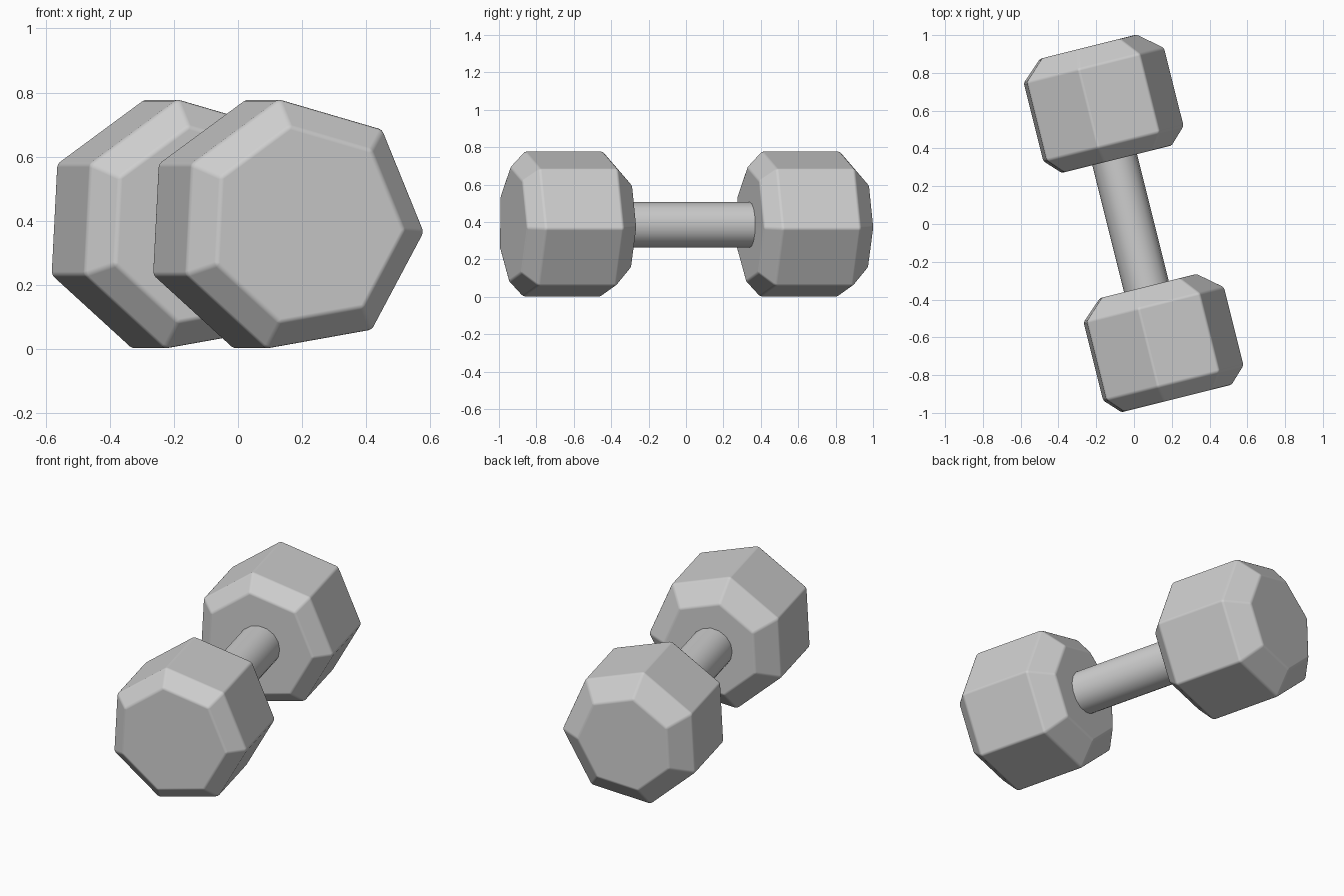
import bpy
import bmesh
import math
from mathutils import Matrix

cube = bpy.data.objects.get("Cube")
if cube:
    bpy.data.objects.remove(cube, do_unlink=True)

# One plain grey for everything
grey = bpy.data.materials.new("light grey")
grey.use_nodes = True
colour = (0.62, 0.62, 0.62, 1)
grey.diffuse_color = colour
grey.node_tree.nodes["Principled BSDF"].inputs["Base Color"].default_value = colour

RADIUS = 0.4
TURN = math.radians(14.04)
# The dumbbell lies along its local y axis, turned about z
PLACE = Matrix.Translation((-0.017, 0, 0.385)) @ Matrix.Rotation(TURN, 4, 'Z')


def lathe(name, profile, sides, start):
    """Closed prism from (y, radius) rings around the local y axis."""
    bm = bmesh.new()
    rings = []
    for y, r in profile:
        angles = [start + math.tau * i / sides for i in range(sides)]
        rings.append([bm.verts.new((r * math.cos(a), y, r * math.sin(a)))
                      for a in angles])
    for low, high in zip(rings, rings[1:]):
        for i in range(sides):
            j = (i + 1) % sides
            bm.faces.new((low[i], low[j], high[j], high[i]))
    bm.faces.new(rings[0])
    bm.faces.new(rings[-1])
    bmesh.ops.recalc_face_normals(bm, faces=bm.faces)
    mesh = bpy.data.meshes.new(name)
    bm.to_mesh(mesh)
    bm.free()
    mesh.materials.append(grey)
    obj = bpy.data.objects.new(name, mesh)
    bpy.context.collection.objects.link(obj)
    bpy.ops.object.select_all(action='DESELECT')
    obj.select_set(True)
    bpy.context.view_layer.objects.active = obj
    return obj


# Seven-sided weights, chamfered at both ends, slightly softened edges
head_profile = [(-0.305, RADIUS * 0.785), (-0.221, RADIUS),
                (0.206, RADIUS), (0.309, RADIUS * 0.69)]
for name, y in (("front_weight", -0.65), ("back_weight", 0.656)):
    head = lathe(name, head_profile, 7, math.radians(-3))
    bpy.ops.object.shade_smooth()
    head.matrix_world = PLACE @ Matrix.Translation((0, y, 0))
    bevel = head.modifiers.new("soft edges", 'BEVEL')
    bevel.width = 0.01
    bevel.segments = 2
    bevel.limit_method = 'NONE'
    bevel.harden_normals = True

# Round grip running into both weights
grip = lathe("grip", [(-0.5, 0.122), (0.5, 0.122)], 16, 0)
bpy.ops.object.shade_smooth_by_angle(angle=math.radians(35))
grip.matrix_world = PLACE
